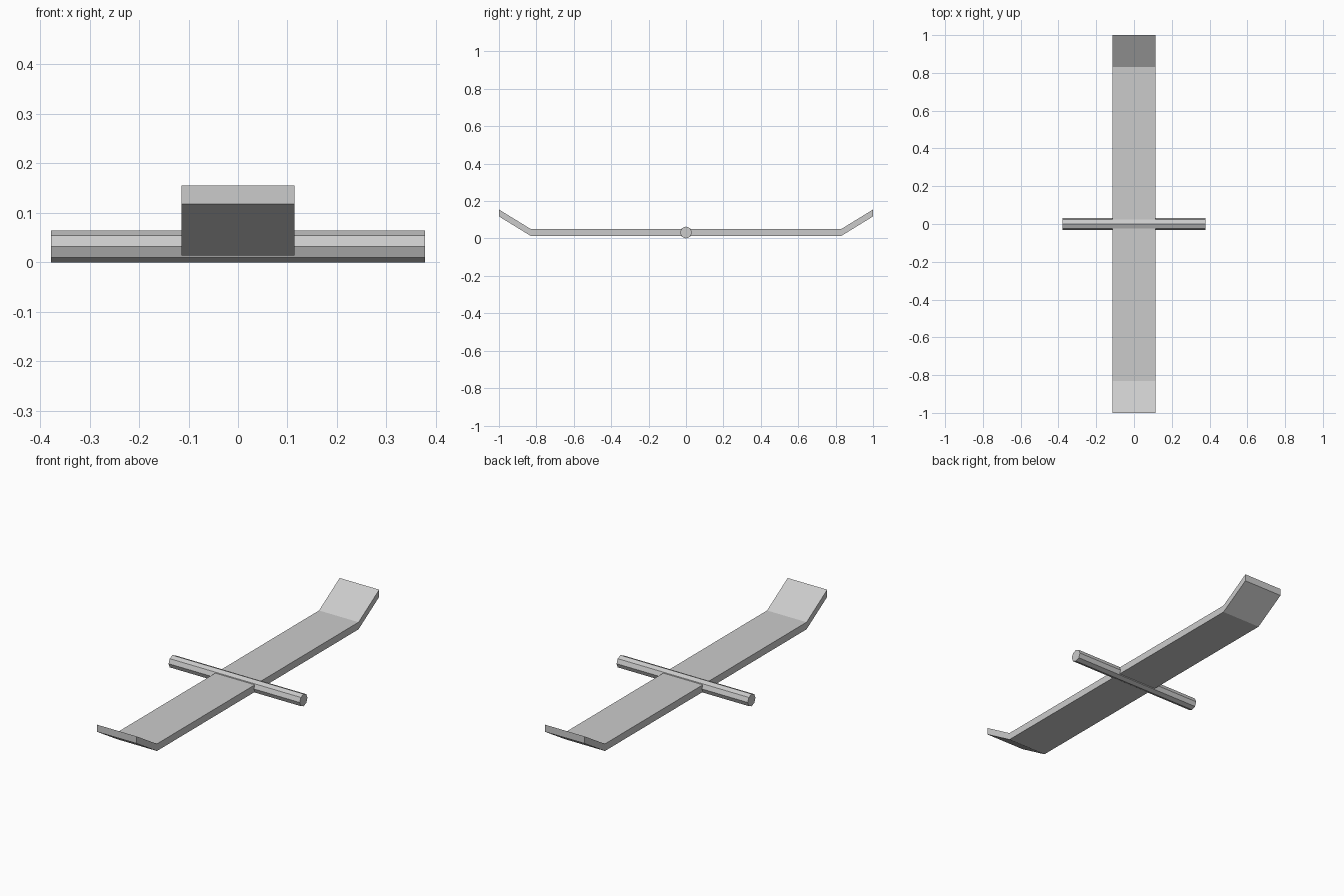
import bpy, bmesh, math

if "Cube" in bpy.data.objects:
    bpy.data.objects.remove(bpy.data.objects["Cube"])

ROD_R, ROD_LEN = 0.032, 0.756
WING_HALF_WIDTH = 0.114

# fuselage rod: eight-sided cylinder along x
bpy.ops.mesh.primitive_cylinder_add(vertices=8, radius=ROD_R, depth=ROD_LEN,
                                    location=(0, 0, ROD_R),
                                    rotation=(0, math.pi / 2, 0))
bpy.context.object.name = "fuselage_rod"

# wing: side profile (y, z) with upturned tips, extruded across x
bottom = [(-1, 0.118), (-0.83, 0.0135), (0.83, 0.0135), (1, 0.118)]
top = [(y, z + 0.037) for y, z in bottom]
bm = bmesh.new()
rings = []
for x in (-WING_HALF_WIDTH, WING_HALF_WIDTH):
    rings.append([[bm.verts.new((x, y, z)) for y, z in row] for row in (bottom, top)])
(lb, lt), (rb, rt) = rings
for i in range(3):
    j = i + 1
    bm.faces.new((lb[i], lb[j], rb[j], rb[i]))   # underside
    bm.faces.new((lt[i], rt[i], rt[j], lt[j]))   # upper side
    bm.faces.new((lb[i], lt[i], lt[j], lb[j]))   # left edge
    bm.faces.new((rb[i], rb[j], rt[j], rt[i]))   # right edge
for k in (0, 3):
    bm.faces.new((lb[k], rb[k], rt[k], lt[k]))   # tip end
bmesh.ops.recalc_face_normals(bm, faces=bm.faces)
mesh = bpy.data.meshes.new("wing")
bm.to_mesh(mesh)
bm.free()
bpy.context.collection.objects.link(bpy.data.objects.new("wing", mesh))
